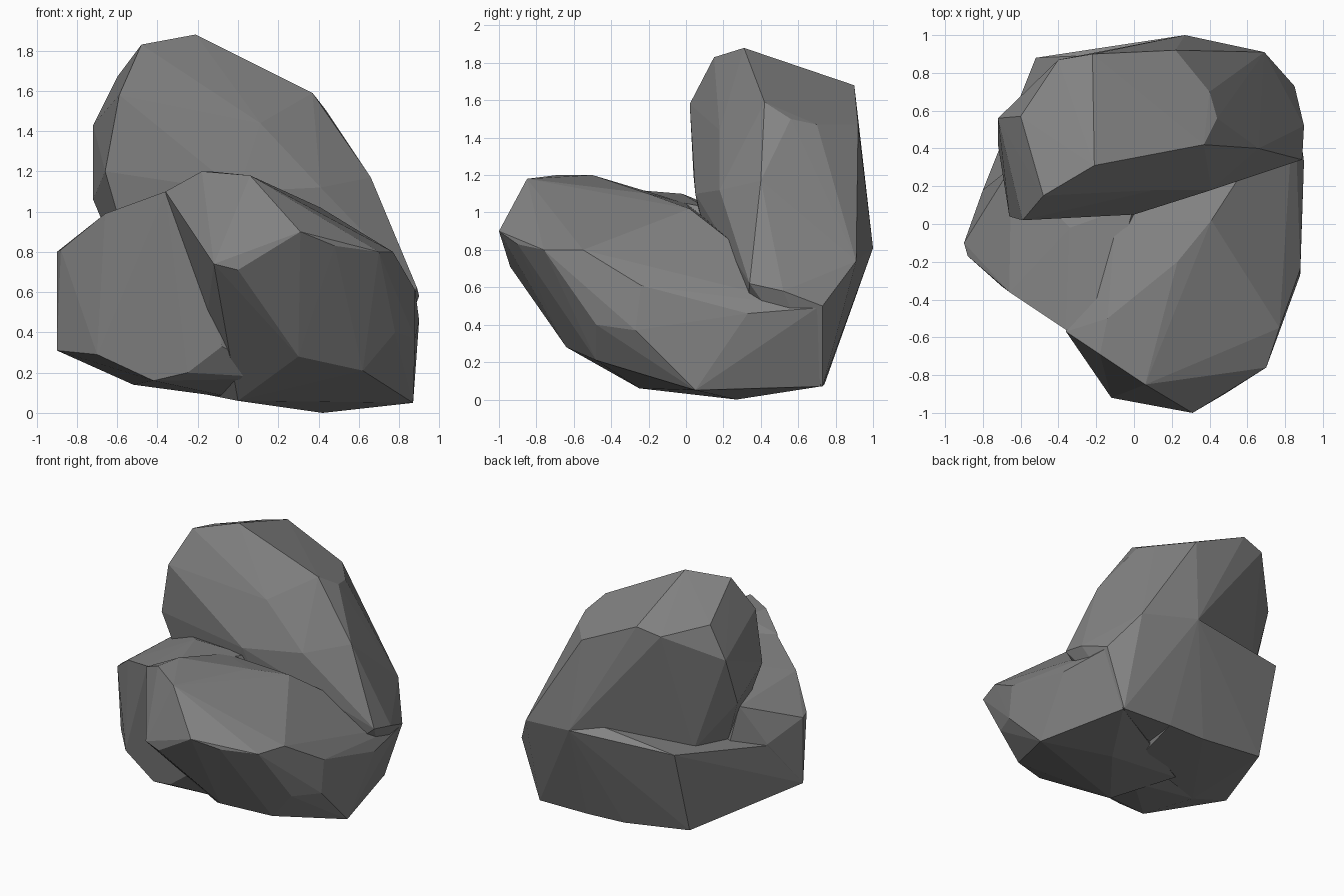
import bpy
import bmesh

# Remove the default object
default_cube = bpy.data.objects.get("Cube")
if default_cube:
    bpy.data.objects.remove(default_cube, do_unlink=True)


def make_material(name, colour):
    material = bpy.data.materials.new(name)
    material.use_nodes = True
    material.diffuse_color = colour
    for node in material.node_tree.nodes:
        if node.type == "BSDF_PRINCIPLED":
            node.inputs["Base Color"].default_value = colour
            node.inputs["Roughness"].default_value = 0.9
    return material


stone_grey = make_material("stone_grey", (0.23, 0.23, 0.23, 1))


def make_boulder(name, corners):
    """Wrap a faceted stone around its corner points."""
    bm = bmesh.new()
    for corner in corners:
        bm.verts.new(corner)
    hull = bmesh.ops.convex_hull(bm, input=bm.verts[:])
    unused = {g for key in ("geom_interior", "geom_unused") for g in hull[key]
              if isinstance(g, bmesh.types.BMVert)}
    bmesh.ops.delete(bm, geom=list(unused), context="VERTS")
    bmesh.ops.recalc_face_normals(bm, faces=bm.faces[:])
    for face in bm.faces:
        face.smooth = False
    mesh = bpy.data.meshes.new(name)
    bm.to_mesh(mesh)
    bm.free()
    mesh.materials.append(stone_grey)
    boulder = bpy.data.objects.new(name, mesh)
    bpy.context.scene.collection.objects.link(boulder)
    return boulder


# Tall standing stone at the back: crown, shoulders, then foot
crown = [
    (-.21, .31, 1.88), (-.48, .15, 1.83), (-.22, .9, 1.68), (-.6, .57, 1.67),
    (.37, .42, 1.59), (-.59, .02, 1.58), (.44, .56, 1.5), (.4, .7, 1.47),
    (.22, .92, 1.47), (-.72, .56, 1.43), (-.4, .87, 1.64), (.11, .18, 1.44),
]
shoulders = [
    (-.66, .04, 1.2), (0, .05, 1.1), (.66, .4, 1.17), (-.02, .89, 1.19),
    (-.72, .42, 1.06), (.4, .92, .93), (.69, .91, .74), (.27, 1, .81),
    (.41, .18, 1.12), (.8, .36, .82),
]
foot = [
    (.89, .34, .62), (.9, .52, .58), (.85, .73, .5), (.7, .73, .07),
    (.3, .74, .08), (.3, .3, .1), (-.4, .2, .3), (-.5, .62, .73),
]
make_boulder("back_standing_stone", crown + shoulders + foot)

# Low shelf along the back
shelf = [
    (-.52, .88, .79), (.27, 1, .81), (.4, .92, .9), (-.52, .7, .16),
    (0, .73, .09), (.3, .74, .08), (-.5, .6, .75), (-.8, .18, .67),
    (-.9, -.1, .31), (-.52, 0, .14), (.2, .3, .07),
]
make_boulder("back_shelf_stone", shelf)

# Broad stone jutting forward on the left
brow = [
    (.31, -1, .9), (.06, -.85, 1.18), (-.18, -.69, 1.2), (0, -.94, .71),
    (-.12, -.92, .74), (.48, -.9, .83), (.7, -.76, .8), (.77, -.55, .8),
    (-.36, -.57, 1.1), (.23, -.2, 1.1), (.41, .02, 1.02), (-.1, 0, 1.05),
    (-.14, -.5, 1.2), (0, -.45, 1.14),
]
base = [
    (.88, -.24, .61), (.9, .33, .46), (.78, -.48, .4), (.88, -.27, .37),
    (.87, .05, .05), (.42, .27, 0), (.62, -.48, .21), (.3, -.64, .28),
    (0, -.25, .06), (-.2, .2, .1), (.85, .7, .49), (.7, .72, .07),
]
make_boulder("front_left_stone", brow + base)

# Lower stone bulging out on the right
ledge = [
    (-.48, -.38, 1.05), (-.66, -.36, .99), (-.88, -.17, .81), (-.8, .18, .68),
    (-.9, -.1, .8), (-.36, -.56, 1.1), (-.34, -.02, 1.1), (0, .1, 1.03),
    (-.16, -.5, 1.14), (-.65, .3, .97),
]
underside = [
    (-.9, -.1, .31), (-.7, -.33, .29), (-.42, -.4, .16), (-.52, 0, .14),
    (-.2, -.48, .53), (-.08, -.5, .33), (-.25, -.45, .2), (-.5, .4, .2),
    (0, 0, .07), (.26, -.35, .17),
]
make_boulder("front_right_stone", ledge + underside)
